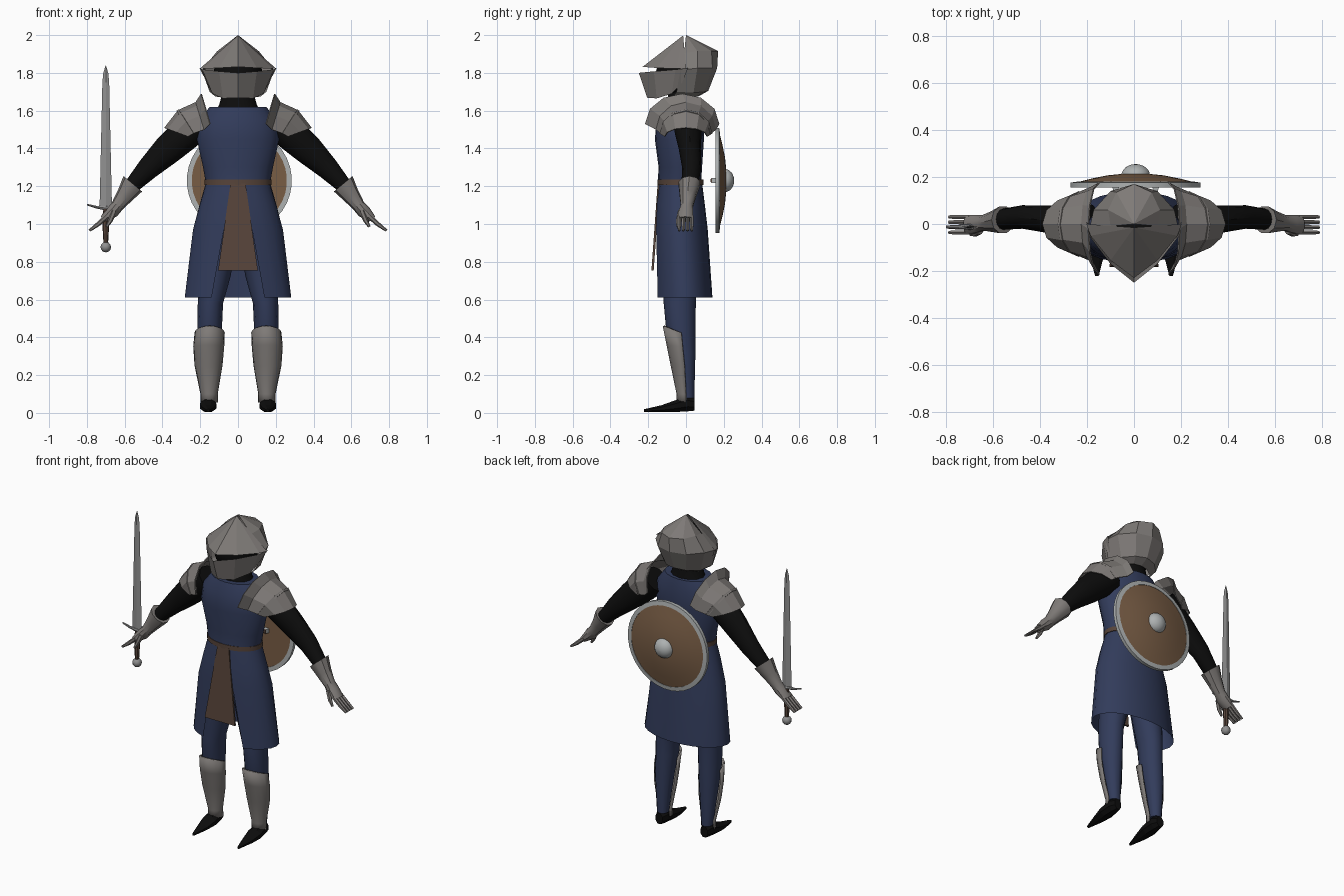
import bpy, math
from math import sin, cos, pi, asin

if "Cube" in bpy.data.objects:
    bpy.data.objects.remove(bpy.data.objects["Cube"])

def mat(name, r, g, b):
    m = bpy.data.materials.new(name)
    m.diffuse_color = (r, g, b, 1)
    m.use_nodes = True
    m.node_tree.nodes["Principled BSDF"].inputs["Base Color"].default_value = m.diffuse_color
    return m

ARMOUR = mat("warm_grey_armour", .21, .195, .185)
BLUE = mat("blue_cloth", .032, .045, .105)
BLACK = mat("black_cloth", .004, .004, .004)
LEATHER = mat("dark_leather", .095, .058, .042)
WOOD = mat("shield_wood", .19, .11, .06)
STEEL = mat("light_steel", .42, .44, .44)
BLADE = mat("blade_steel", .28, .28, .28)


def loft(name, rows, m, closed=True, cap=True, mirror=False, smooth=35, thick=0):
    """Skin equal-length rows of points; closed rows can be capped."""
    n = len(rows[0])
    verts = [p for r in rows for p in r]
    faces = []
    for i in range(len(rows) - 1):
        for j in range(n if closed else n - 1):
            k = (j + 1) % n
            faces.append((i * n + j, i * n + k, (i + 1) * n + k, (i + 1) * n + j))
    if closed and cap:
        faces.append(tuple(range(n))[::-1])
        faces.append(tuple(range(len(verts) - n, len(verts))))
    me = bpy.data.meshes.new(name)
    me.from_pydata(verts, [], faces)
    me.materials.append(m)
    import bmesh
    bm = bmesh.new()
    bm.from_mesh(me)
    bmesh.ops.remove_doubles(bm, verts=bm.verts, dist=1e-5)
    bmesh.ops.recalc_face_normals(bm, faces=bm.faces)
    bm.to_mesh(me)
    bm.free()
    if smooth:
        me.shade_smooth()
        me.set_sharp_from_angle(angle=math.radians(smooth))
    ob = bpy.data.objects.new(name, me)
    bpy.context.collection.objects.link(ob)
    if mirror:
        md = ob.modifiers.new("mirror", 'MIRROR')
        md.merge_threshold = .0005
    if thick:
        ob.modifiers.new("thickness", 'SOLIDIFY').thickness = thick
    return ob


def tube(name, stations, m, n=12, d=(0, 1), **kw):
    """Elliptic tube running along d in the xz plane; stations x, y, z, r_across, r_y."""
    rows = [[(x + rp * d[1] * cos(2 * pi * i / n), y + ry * sin(2 * pi * i / n),
              z - rp * d[0] * cos(2 * pi * i / n)) for i in range(n)]
            for x, y, z, rp, ry in stations]
    return loft(name, rows, m, **kw)


def lathe_y(name, stations, m, x, n=32, **kw):
    """Rings stacked along y; stations y, z, r_x, r_z."""
    rows = [[(x + rx * cos(2 * pi * (i + .5) / n), y, z + rz * sin(2 * pi * (i + .5) / n))
             for i in range(n)] for y, z, rx, rz in stations]
    return loft(name, rows, m, **kw)


# tunic body
tube("tunic_torso", [(0, -.035, 1.215, .17, .115), (0, -.03, 1.3, .185, .115),
                     (0, -.035, 1.45, .218, .13), (0, -.03, 1.55, .205, .125),
                     (0, -.025, 1.62, .15, .105)], BLUE, n=20)

# skirt, open at the front slit
rows = []
for z, cy, rx, ry, gap in [(1.22, -.03, .17, .115, .02), (1.1, -.03, .205, .13, .045),
                           (.97, -.025, .24, .14, .075), (.61, -.015, .282, .155, .14)]:
    a0 = asin(gap / rx)
    rows.append([(rx * sin(a), cy - ry * cos(a), z)
                 for a in [a0 + (2 * pi - 2 * a0) * i / 20 for i in range(21)]])
loft("tunic_skirt", rows, BLUE, closed=False, smooth=50)

# belt and front panel
tube("belt", [(0, -.03, 1.207, .178, .122), (0, -.03, 1.235, .178, .122)], LEATHER, n=20)
loft("front_panel", [[(-.04, -.15, 1.215), (.04, -.15, 1.215)],
                     [(-.105, -.183, .755), (.105, -.183, .755)]],
     LEATHER, closed=False, smooth=0, thick=.012)

# neck and head filling
tube("neck", [(0, -.02, 1.58, .13, .09), (0, -.02, 1.63, .10, .08),
              (0, -.02, 1.74, .07, .07)], BLACK)
tube("head", [(0, -.02, 1.8 + .13 * sin(t), .13 * cos(t), .14 * cos(t))
              for t in [pi * (i / 8 - .5) * .98 for i in range(9)]], BLACK)

# helmet, half modelled and mirrored
apex = (0, -.015, 1.998)
loft("upper_visor", [[apex] * 4,
                     [(0, -.23, 1.832), (.10, -.155, 1.826), (.185, -.05, 1.822), (.203, 0, 1.822)]],
     ARMOUR, closed=False, mirror=True, smooth=0)
loft("lower_visor", [[(0, -.25, 1.80), (.10, -.17, 1.808), (.188, -.055, 1.818), (.203, .01, 1.825)],
                     [(0, -.205, 1.668), (.08, -.155, 1.665), (.135, -.075, 1.69), (.165, -.02, 1.75)]],
     ARMOUR, closed=False, mirror=True, smooth=0)
loft("helmet_skull", [[(0, 0, 2)] * 4,
                      [(0, .17, 1.915), (.075, .135, 1.915), (.11, .06, 1.915), (.10, -.01, 1.905)],
                      [(0, .165, 1.825), (.10, .14, 1.825), (.172, .06, 1.825), (.192, -.03, 1.815)],
                      [(0, .118, 1.705), (.07, .098, 1.70), (.13, .04, 1.695), (.15, -.05, 1.70)],
                      [(0, .065, 1.675), (.05, .055, 1.675), (.10, .02, 1.672), (.12, -.07, 1.675)]],
     ARMOUR, closed=False, mirror=True, smooth=0)


# pauldrons: arched rows between a base line and a crest
def arch(bx, bz, tx, tz, ry, cy=0, n=6):
    return [(bx + (tx - bx) * cos(t), cy + ry * sin(t), bz + (tz - bz) * cos(t))
            for t in [pi * (i / n - .5) for i in range(n + 1)]]


loft("pauldron", [arch(.15, 1.53, .196, 1.69, .197, -.02), arch(.18, 1.50, .225, 1.645, .16),
                  arch(.25, 1.475, .325, 1.60, .13)],
     ARMOUR, closed=False, mirror=True, smooth=0, thick=.006)
loft("pauldron_lower_plate", [arch(.235, 1.48, .315, 1.607, .14),
                              arch(.265, 1.463, .39, 1.51, .115)],
     ARMOUR, closed=False, mirror=True, smooth=0, thick=.006)

# sleeves, gauntlets, fingers
tube("sleeve", [(.20, .01, 1.54, .08, .08), (.28, .012, 1.475, .088, .07),
                (.37, .02, 1.395, .08, .058), (.475, .03, 1.295, .06, .05),
                (.56, .02, 1.205, .042, .045)], BLACK, d=(.73, -.68), mirror=True)
DIR = (.64, -.77)
tube("gauntlet", [(.557, .018, 1.213, .064, .06), (.60, .01, 1.15, .046, .045),
                  (.64, .005, 1.095, .034, .034), (.667, 0, 1.065, .036, .04),
                  (.71, -.003, 1.025, .022, .042)], ARMOUR, n=10, d=DIR, mirror=True)
for i in range(4):
    y = -.036 + .022 * i
    tube(f"finger_{i + 1}", [(.695, y, 1.04, .013, .0105), (.742, y, .998, .012, .0105),
                             (.786, y, .965, .007, .008)], ARMOUR, n=6, d=DIR, mirror=True)
tube("thumb", [(.655, -.03, 1.07, .016, .014), (.675, -.042, 1.02, .013, .012),
               (.695, -.045, .985, .007, .007)], ARMOUR, n=6, d=(.4, -.92), mirror=True)

# legs, greaves, shoes
tube("leg", [(.105, -.03, .9, .10, .10), (.125, -.03, .72, .085, .09),
             (.146, -.033, .58, .067, .085), (.15, -.028, .45, .065, .078),
             (.155, -.008, .32, .058, .058), (.155, .01, .08, .034, .034)],
     BLUE, mirror=True)
rows = []
for z, x, cy, rx, ry, drop in [(.46, .15, -.025, .08, .098, .035), (.36, .155, -.018, .082, .085, .01),
                               (.25, .156, -.008, .074, .073, 0), (.10, .153, 0, .046, .05, 0),
                               (.055, .153, 0, .046, .052, 0)]:
    rows.append([(x - rx * cos(t), cy - ry * sin(t), z - drop * (1 - sin(t)))
                 for t in [pi * i / 8 for i in range(9)]])
loft("greave", rows, ARMOUR, closed=False, mirror=True, smooth=25, thick=.01)
lathe_y("shoe", [(.045, .045, .026, .036), (.01, .05, .04, .045), (-.06, .035, .047, .033),
                 (-.13, .022, .034, .02), (-.222, .012, .008, .008)], BLACK, .158, n=8,
        mirror=True, smooth=0)

# sword in the right hand
SX, SY = -.70, -.012
tube("sword_blade", [(SX, SY, 1.08, .033, .008), (SX, SY, 1.75, .018, .006),
                     (SX, SY, 1.80, .013, .004), (SX, SY, 1.84, .001, .001)],
     BLADE, n=4, smooth=0)
tube("sword_guard", [(SX - .10, SY, 1.103, .004, .006), (SX - .05, SY, 1.089, .007, .008),
                     (SX, SY, 1.085, .013, .013), (SX + .05, SY, 1.081, .007, .008),
                     (SX + .10, SY, 1.09, .004, .006)], BLADE, n=8, d=(1, 0))
tube("sword_grip", [(SX, SY, 1.08, .013, .013), (SX, SY, .98, .017, .016),
                    (SX, SY, .895, .012, .012)], LEATHER, n=8)
tube("sword_pommel", [(SX, SY, .878 + .028 * sin(t), .028 * cos(t), .028 * cos(t))
                      for t in [pi * (i / 6 - .5) * .97 for i in range(7)]], BLADE, n=10)

# round shield on the back
CX, CZ = .007, 1.23
lathe_y("shield_board", [(y, CZ, r, r) for y, r in
                         [(.16, .262), (.175, .262), (.193, .19), (.207, .12), (.214, .05)]],
        WOOD, CX, n=36)
ring = [(.155, .278), (.176, .278), (.18, .252), (.155, .252), (.155, .278)]
lathe_y("shield_rim", [(y, CZ, r, r) for y, r in ring], STEEL, CX, n=36, cap=False)
lathe_y("shield_boss", [(.205 + .05 * sin(t), CZ, .062 * cos(t), .062 * cos(t))
                        for t in [pi / 2 * i / 6 * .98 for i in range(7)]], STEEL, CX, n=20)
tube("shield_handle", [(-.09, .138, 1.23, .014, .009), (.10, .138, 1.23, .014, .009)],
     LEATHER, n=8, d=(1, 0))
for s in (-1, 1):
    lathe_y(f"handle_bracket_{'right' if s < 0 else 'left'}",
            [(.137, CZ, .012, .017), (.162, CZ, .022, .02)], STEEL, CX + s * .085, n=4, smooth=0)
